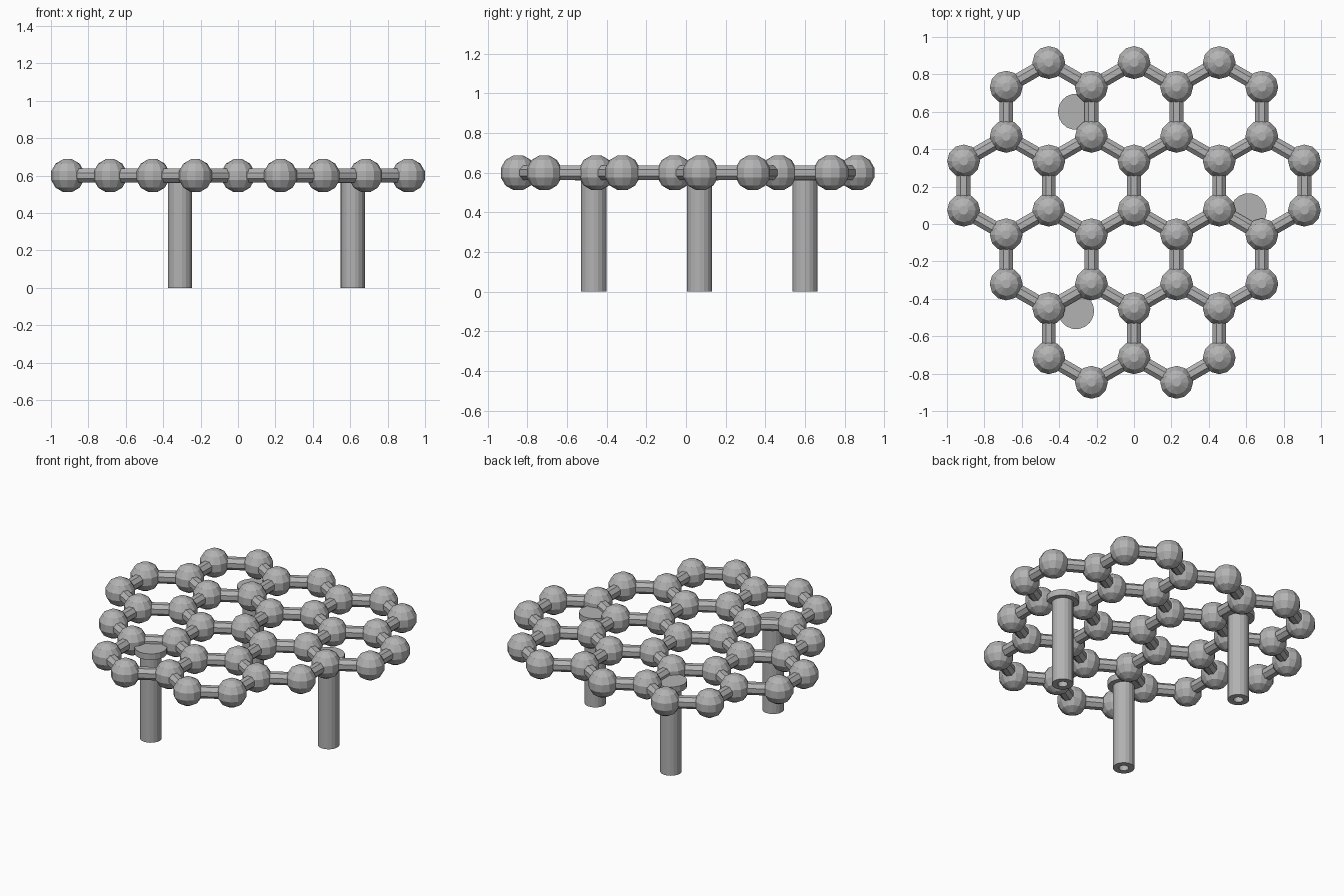
import bpy, bmesh, math
from mathutils import Vector, Matrix

cube = bpy.data.objects.get("Cube")
if cube:
    bpy.data.objects.remove(cube)

EDGE = 0.263                      # side of one honeycomb cell
STEP = EDGE * math.sqrt(3) / 2    # half the width of a cell
TOP_Z = 0.6
BALL_R, BAR_R = 0.091, 0.04

grey = bpy.data.materials.new("plain grey")
grey.use_nodes = True
colour = (0.45, 0.45, 0.45, 1)
grey.diffuse_color = colour
grey.node_tree.nodes["Principled BSDF"].inputs["Base Color"].default_value = colour


def finish(name, bm):
    bmesh.ops.recalc_face_normals(bm, faces=bm.faces)
    mesh = bpy.data.meshes.new(name)
    bm.to_mesh(mesh)
    bm.free()
    mesh.materials.append(grey)
    obj = bpy.data.objects.new(name, mesh)
    bpy.context.collection.objects.link(obj)
    return obj


def lathe(bm, profile, sides, centre, closed=False):
    """Spin (radius, height) points about z; open profiles get flat caps."""
    rings = []
    for r, z in profile:
        rings.append([bm.verts.new(Vector(centre) + Vector((
            r * math.cos(math.tau * i / sides), r * math.sin(math.tau * i / sides), z)))
            for i in range(sides)])
    pairs = list(zip(rings, rings[1:]))
    if closed:
        pairs.append((rings[-1], rings[0]))
    else:
        bm.faces.new(rings[0])
        bm.faces.new(rings[-1])
    for a, b in pairs:
        for i in range(sides):
            j = (i + 1) % sides
            bm.faces.new((a[i], a[j], b[j], b[i]))


# Honeycomb layout: rows of cells, collecting shared corners and sides
rows = [(3, 0.6), (4, 0.6 - 1.5 * EDGE), (3, 0.6 - 3 * EDGE), (2, 0.6 - 4.5 * EDGE)]
nodes, links = {}, set()
for count, y in rows:
    for c in range(count):
        x = (2 * c - count + 1) * STEP
        keys = []
        for k in range(6):
            a = math.radians(30 + 60 * k)
            p = Vector((x + EDGE * math.cos(a), y + EDGE * math.sin(a), TOP_Z))
            key = (round(p.x / STEP), round((p.y - 0.6) / (EDGE / 2)))
            nodes.setdefault(key, p)
            keys.append(key)
        links.update(tuple(sorted((keys[k], keys[k - 1]))) for k in range(6))

# Balls: faceted, with small flat caps above and below
SIDES = 12
ball = []
for i in range(SIDES // 2):
    a = math.pi * (i + 0.5) / (SIDES // 2)
    ball.append((BALL_R * math.sin(a), -BALL_R * math.cos(a)))
bm = bmesh.new()
for p in nodes.values():
    lathe(bm, ball, SIDES, p)
finish("honeycomb_balls", bm)

# Bars joining the balls, flat side up
bm = bmesh.new()
for a, b in sorted(links):
    p, q = nodes[a], nodes[b]
    d = q - p
    turn = (Matrix.Translation((p + q) / 2)
            @ Matrix.Rotation(math.atan2(d.y, d.x), 4, "Z")
            @ Matrix.Rotation(math.pi / 2, 4, "Y")
            @ Matrix.Rotation(math.pi / 8, 4, "Z"))
    bmesh.ops.create_cone(bm, cap_ends=True, segments=8, radius1=BAR_R, radius2=BAR_R,
                          depth=d.length, matrix=turn)
finish("honeycomb_bars", bm)

# Hollow legs, each under a round pad
for name, x, y in (("back_leg", -0.31, 0.6), ("left_leg", 0.613, 0.068), ("front_leg", -0.31, -0.465)):
    bm = bmesh.new()
    lathe(bm, [(0.065, 0), (0.065, 0.56), (0.03, 0.56), (0.03, 0)], 18, (x, y, 0), closed=True)
    finish(name, bm)
    bm = bmesh.new()
    lathe(bm, [(0.097, 0.56), (0.097, 0.6)], 18, (x, y, 0))
    finish(name + "_pad", bm)
